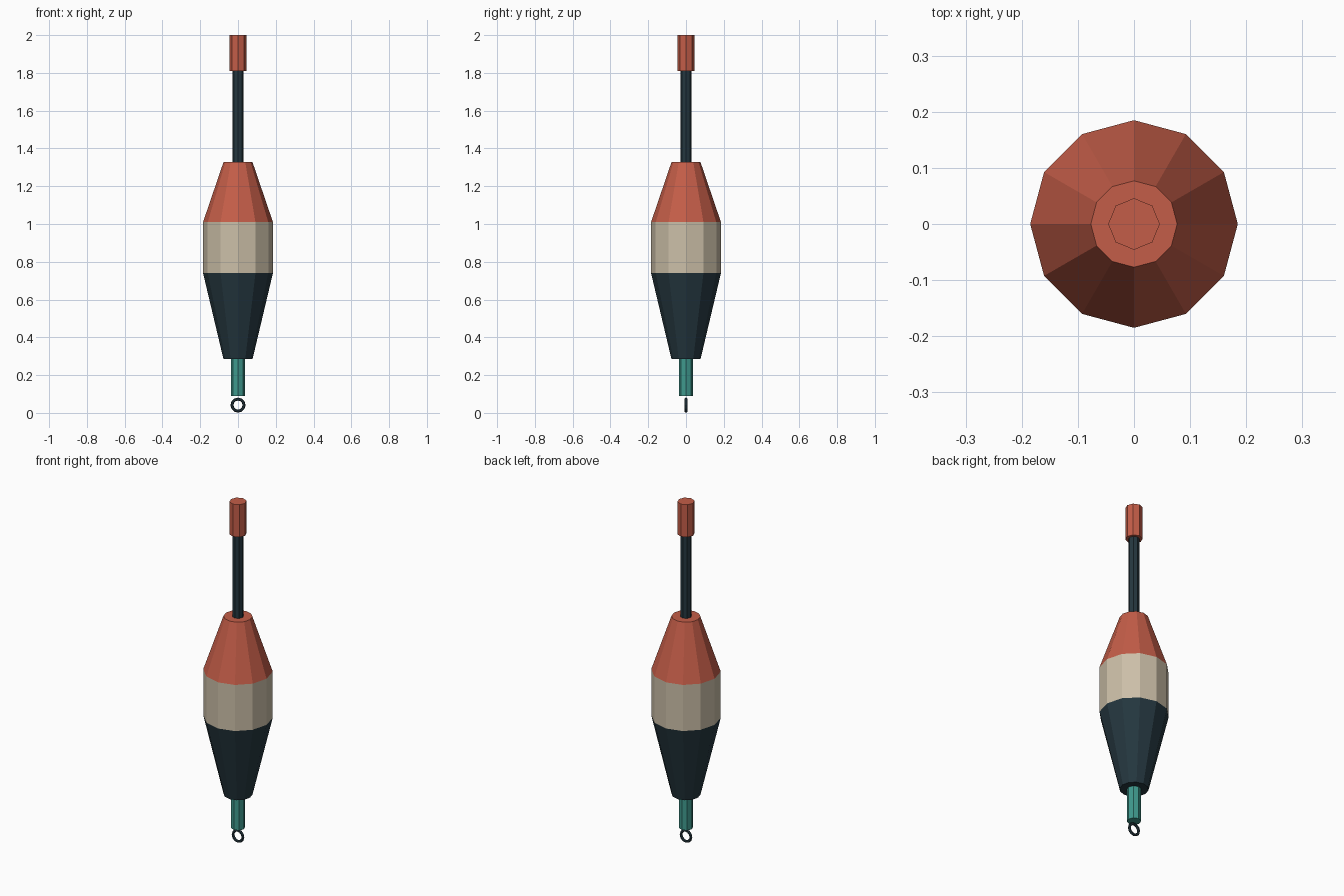
import bpy
from math import pi

if "Cube" in bpy.data.objects:
    bpy.data.objects.remove(bpy.data.objects["Cube"])


def material(name, rgb):
    m = bpy.data.materials.new(name)
    m.diffuse_color = (*rgb, 1)
    m.use_nodes = True
    m.node_tree.nodes["Principled BSDF"].inputs["Base Color"].default_value = m.diffuse_color
    return m


RED = material("red_paint", (0.55, 0.11, 0.065))
CREAM = material("cream_paint", (0.60, 0.52, 0.39))
DARK = material("dark_paint", (0.018, 0.038, 0.05))
TEAL = material("teal_rubber", (0.05, 0.32, 0.27))


def section(name, sides, z0, r0, z1, r1, mat):
    """Upright flat-sided section with a vertex on the x axis."""
    bpy.ops.mesh.primitive_cone_add(vertices=sides, radius1=r0, radius2=r1,
                                    depth=z1 - z0, location=(0, 0, (z0 + z1) / 2))
    ob = bpy.context.object
    ob.name = name
    ob.data.materials.append(mat)
    return ob


# Three-band float body
section("body_lower", 12, 0.285, 0.077, 0.74, 0.185, DARK)
section("body_band", 12, 0.74, 0.185, 1.01, 0.185, CREAM)
section("body_upper", 12, 1.01, 0.185, 1.327, 0.077, RED)

# Antenna and its sight tip
section("antenna", 8, 1.30, 0.03, 1.83, 0.03, DARK)
section("antenna_tip", 8, 1.81, 0.046, 2.0, 0.046, RED)

# Line sleeve under the body
section("line_sleeve", 8, 0.09, 0.038, 0.30, 0.038, TEAL)

# Line eye, facing the front
bpy.ops.mesh.primitive_torus_add(major_segments=12, minor_segments=6,
                                 major_radius=0.032, minor_radius=0.008,
                                 location=(0, 0, 0.041), rotation=(pi / 2, 0, 0))
eye = bpy.context.object
eye.name = "line_eye"
eye.data.materials.append(DARK)
